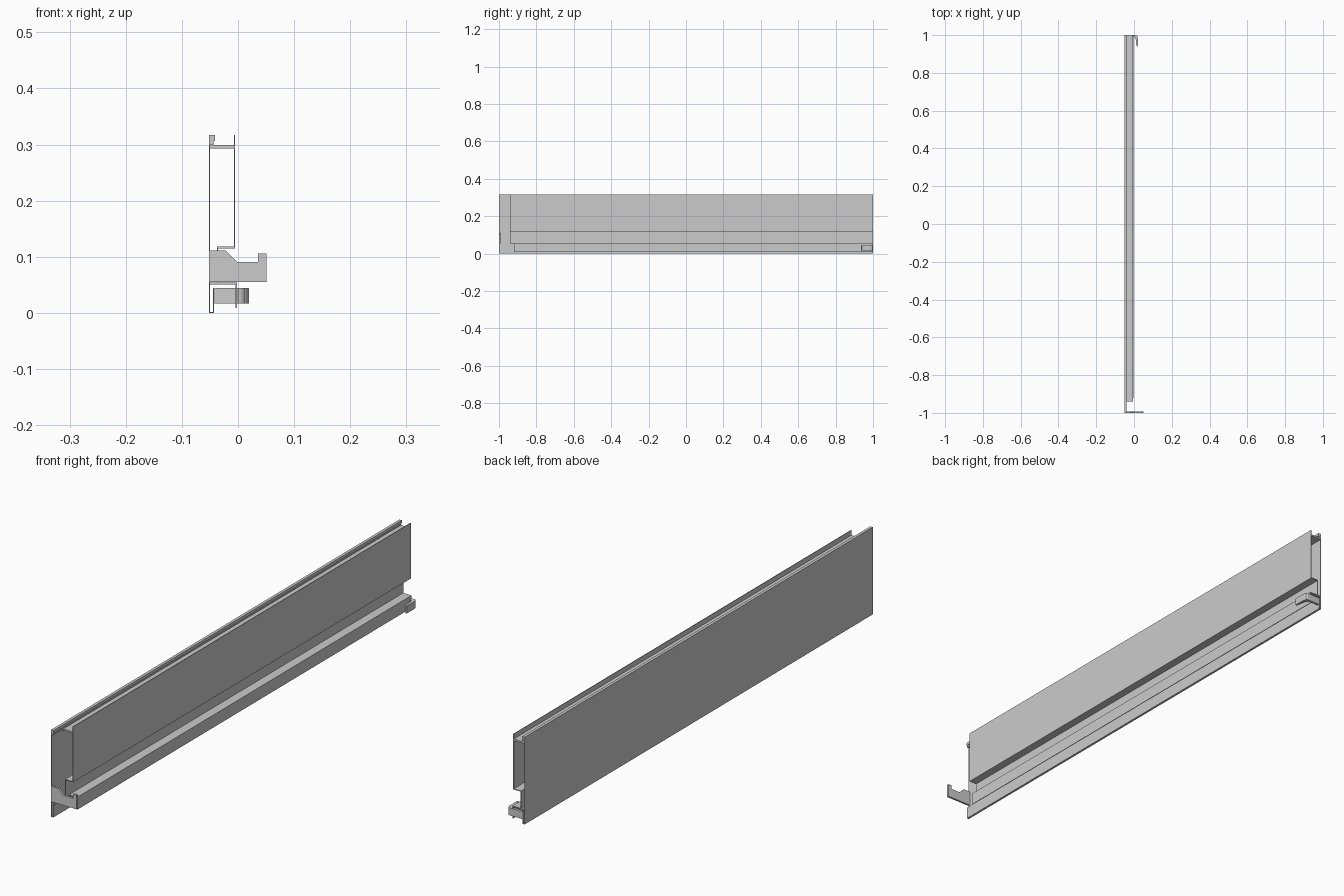
import bpy, bmesh


def prism(name, pts, to3d, offset):
    """Extrude a closed 2D profile into a solid."""
    bm = bmesh.new()
    face = bm.faces.new([bm.verts.new(to3d(a, b)) for a, b in pts])
    ext = bmesh.ops.extrude_face_region(bm, geom=[face])
    moved = [v for v in ext["geom"] if isinstance(v, bmesh.types.BMVert)]
    bmesh.ops.translate(bm, verts=moved, vec=offset)
    bmesh.ops.recalc_face_normals(bm, faces=bm.faces)
    mesh = bpy.data.meshes.new(name)
    bm.to_mesh(mesh)
    bm.free()
    ob = bpy.data.objects.new(name, mesh)
    bpy.context.collection.objects.link(ob)
    return ob


def along_y(name, pts, y0, y1):
    return prism(name, pts, lambda x, z: (x, y0, z), (0, y1 - y0, 0))


# Full-length back sheet with folded foot and top lip
along_y("back_panel", [
    (-0.0515, 0), (-0.043, 0), (-0.043, 0.044), (-0.0442, 0.044),
    (-0.0442, 0.0015), (-0.0503, 0.0015), (-0.0503, 0.305), (-0.0503, 0.317),
    (-0.0515, 0.317)], -1, 1)
along_y("top_lip", [
    (-0.0503, 0.299), (-0.044, 0.299), (-0.044, 0.306), (-0.041, 0.306),
    (-0.041, 0.317), (-0.0503, 0.317)], -1, 1)

# Front panel with top web, bottom flange and recessed wall
along_y("front_panel", [
    (-0.0503, 0.293), (-0.0075, 0.293), (-0.0075, 0.118), (-0.037, 0.118),
    (-0.037, 0.054), (-0.0355, 0.054), (-0.0355, 0.115), (-0.005, 0.115),
    (-0.005, 0.317), (-0.0075, 0.317), (-0.0075, 0.299), (-0.0503, 0.299)],
    -0.94, 1)

# Lower rail: ledge with drip lip
along_y("lower_rail", [
    (-0.0503, 0.051), (-0.0045, 0.051), (-0.0045, 0.009), (-0.002, 0.009),
    (-0.002, 0.0545), (-0.0503, 0.0545)], -0.92, 1)

# End bracket plate
along_y("end_bracket", [
    (-0.0515, 0.055), (0.051, 0.055), (0.051, 0.106), (0.036, 0.106),
    (0.036, 0.091), (-0.002, 0.091), (-0.022, 0.111), (-0.0515, 0.111)],
    -1, -0.992)

# Curved hook clip at the far end
prism("hook_clip", [
    (-0.042, 1.0), (0.010, 1.0), (0.016, 0.997), (0.020, 0.988),
    (0.020, 0.942), (0.016, 0.938), (0.012, 0.952), (0.010, 0.975),
    (0.006, 0.985), (0.0, 0.990), (-0.042, 0.992)],
    lambda x, y: (x, y, 0.017), (0, 0, 0.027))
